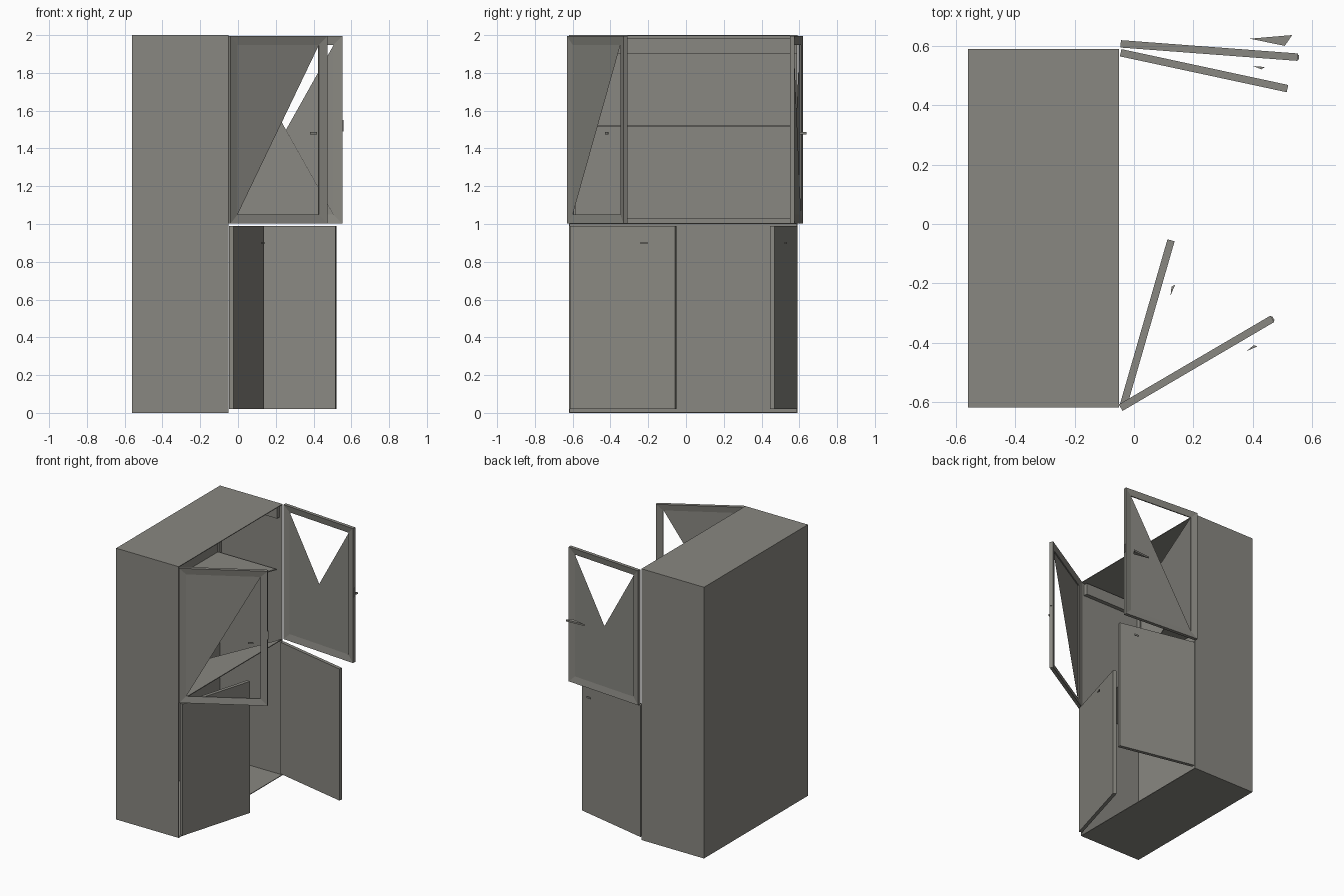
import bpy, bmesh, math
from mathutils import Matrix, Vector

if "Cube" in bpy.data.objects:
    bpy.data.objects.remove(bpy.data.objects["Cube"])

grey = bpy.data.materials.new("warm_grey")
grey.diffuse_color = (0.25, 0.245, 0.22, 1)
grey.use_nodes = True
grey.node_tree.nodes["Principled BSDF"].inputs["Base Color"].default_value = grey.diffuse_color


def make(name, verts, faces, matrix=None):
    mesh = bpy.data.meshes.new(name)
    mesh.from_pydata(verts, [], faces)
    mesh.materials.append(grey)
    obj = bpy.data.objects.new(name, mesh)
    bpy.context.collection.objects.link(obj)
    if matrix:
        obj.matrix_world = matrix
    bm = bmesh.new()
    bm.from_mesh(mesh)
    bmesh.ops.recalc_face_normals(bm, faces=bm.faces)
    bm.to_mesh(mesh)
    bm.free()
    return obj


def prism(name, outline, z0, z1, matrix=None):
    """Extrude a flat outline from z0 to z1."""
    n = len(outline)
    verts = [(x, y, z) for z in (z0, z1) for x, y in outline]
    faces = [list(range(n))[::-1], list(range(n, 2 * n))]
    faces += [[i, (i + 1) % n, n + (i + 1) % n, n + i] for i in range(n)]
    return make(name, verts, faces, matrix)


def box(name, x, y, z, matrix=None):
    return prism(name, [(x[0], y[0]), (x[1], y[0]), (x[1], y[1]), (x[0], y[1])], *z, matrix)


def hinge_frame(start, end):
    """Local x runs along the door, local y is its normal."""
    d = Vector(end) - Vector(start)
    m = Matrix.Translation((*start, 0)) @ Matrix.Rotation(math.atan2(d.y, d.x), 4, 'Z')
    return m, d.length


X0, X1, Y0, Y1, T = -0.56, -0.05, -0.62, 0.59, 0.005

# cabinet shell, open towards +x
box("back_panel", (X0, X0 + T), (Y0, Y1), (0, 2))
box("left_side", (X0, X1), (Y0, Y0 + T), (0, 2))
box("right_side", (X0, X1), (Y1 - T, Y1), (0, 2))
box("top_panel", (X0, X1), (Y0, Y1), (2 - T, 2))
box("floor_panel", (X0, X1), (Y0, Y1), (0, T))

# interior divider and shelf, each cut along its diagonal
prism("divider", [(X1, Y1 - T), (X0, Y0 + T), (X1, Y0 + T)], 1.0, 1.006)
a, b = Y0 + 0.03, Y1 - 0.03
prism("shelf", [(X0 + T, b), (X0 + T, a), (X1 - 0.03, b)], 1.516, 1.524)

# slim rails lining the upper compartment
box("back_top_rail", (X0, X0 + 0.015), (Y0, Y1), (1.9, 1.985))
box("back_bottom_rail", (X0, X0 + 0.015), (Y0, Y1), (1.0, 1.03))
for side, y in (("left", (Y0, Y0 + 0.035)), ("right", (Y1 - 0.035, Y1))):
    box(side + "_top_rail", (X0, X1 - 0.02), y, (1.9, 1.985))
    box(side + "_back_stile", (X0, X0 + 0.015), y, (1.0, 1.985))


def glazed_door(name, start, end, panes, z0=1.003, z1=1.995, t=0.0125, inset=0.047):
    """Frame sloping towards its opening, with triangular panes."""
    m, length = hinge_frame(start, end)

    def ring(i, v):
        return [(i, v, z0 + i), (length - i, v, z0 + i), (length - i, v, z1 - i), (i, v, z1 - i)]

    e = 0.004
    verts = ring(0, -t) + ring(inset, -e) + ring(inset, e) + ring(0, t)
    faces = []
    for r in range(4):
        s = (r + 1) % 4
        faces += [[4 * r + i, 4 * r + (i + 1) % 4, 4 * s + (i + 1) % 4, 4 * s + i] for i in range(4)]
    make(name + "_frame", verts, faces, m)
    # pane corners: 0 hinge low, 1 free low, 2 free high, 3 hinge high
    for k, (v, corners) in enumerate(panes):
        tri = ring(inset, v)
        make(f"{name}_pane_{k}", [tri[c] for c in corners], [(0, 1, 2)], m)
    return m, length


def solid_door(name, start, end):
    m, length = hinge_frame(start, end)
    box(name, (0, length), (-0.0125, 0.0125), (0.02, 0.99), m)
    return m, length


def handle(name, m, tip, z):
    """Small wedge pull; tip lists its three corners in door space."""
    prism(name, tip, z - 0.006, z + 0.006, m)


# upper doors
m, l = glazed_door("left_upper_door", (-0.045, -0.62), (0.467, -0.32), [(-0.004, (0, 2, 3))])
handle("left_upper_handle", m, [(l - 0.13, -0.05), (l - 0.09, -0.055), (l - 0.1, -0.045)], 1.48)
box("left_upper_latch", (l - 0.002, l + 0.004), (-0.008, 0.008), (1.49, 1.55), m)

m, l = glazed_door("right_upper_door", (-0.045, 0.608), (0.553, 0.563),
                   [(-0.004, (0, 1, 3)), (0.004, (0, 1, 2))])
handle("right_upper_handle", m, [(0.433, 0.05), (0.575, 0.073), (0.553, 0.035)], 1.48)
box("right_upper_latch", (l - 0.002, l + 0.004), (-0.008, 0.008), (1.49, 1.55), m)

# lower doors
m, l = solid_door("left_lower_door", (-0.035, -0.61), (0.125, -0.055))
handle("left_lower_handle", m, [(l - 0.18, -0.05), (l - 0.14, -0.055), (l - 0.15, -0.045)], 0.9)
m, l = solid_door("right_lower_door", (-0.045, 0.578), (0.518, 0.457))
handle("right_lower_handle", m, [(l - 0.13, 0.05), (l - 0.09, 0.055), (l - 0.1, 0.045)], 0.9)
